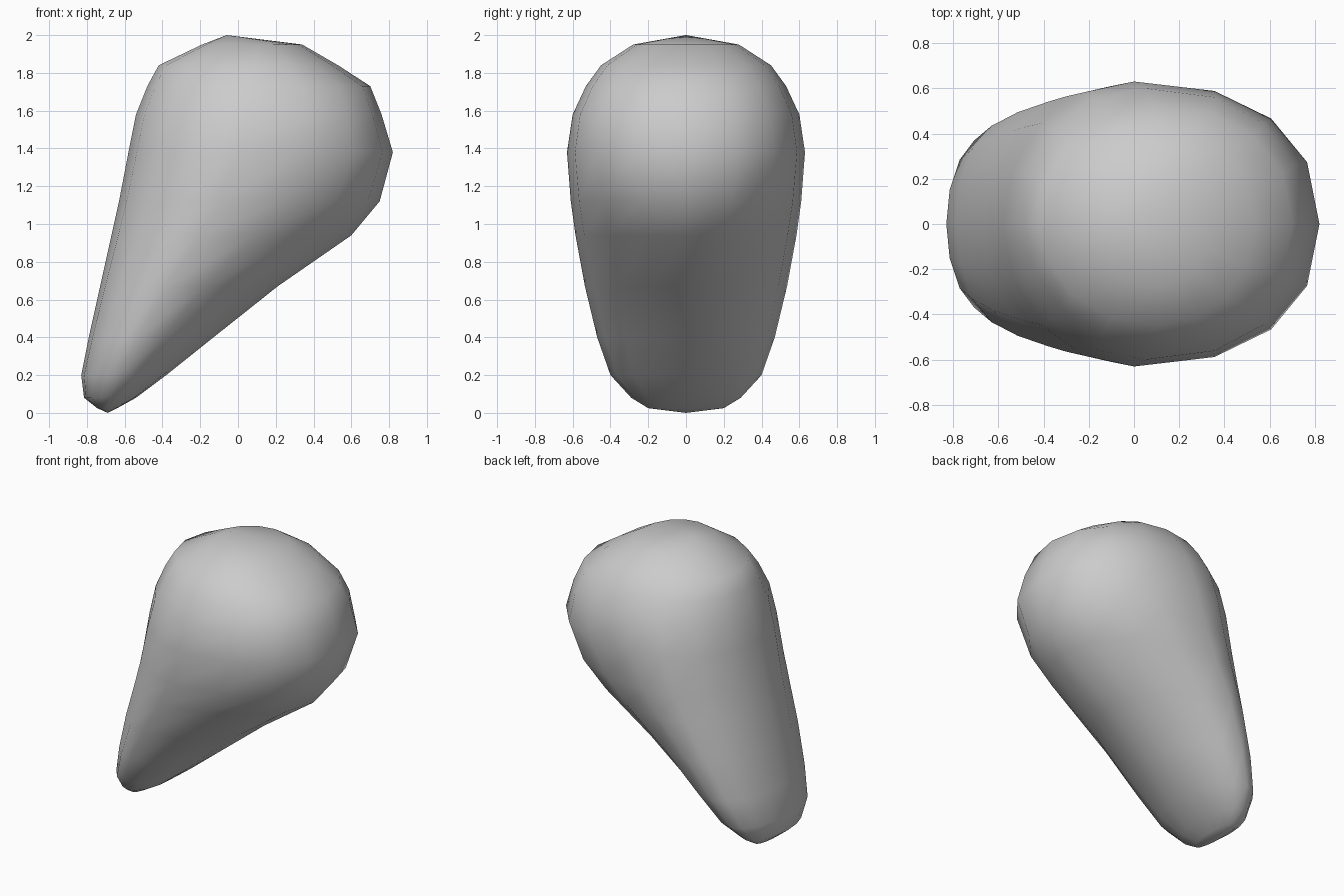
import bpy, bmesh
from math import sin, cos, pi

if "Cube" in bpy.data.objects:
    bpy.data.objects.remove(bpy.data.objects["Cube"])

# Horizontal slices: z, left x, x of widest point, right x, half width, right-side roundness
SLICES = [
    (0.025, -0.745, -0.70, -0.64, 0.20, 2.0),
    (0.08, -0.815, -0.68, -0.54, 0.29, 2.0),
    (0.20, -0.83, -0.63, -0.38, 0.40, 1.9),
    (0.40, -0.79, -0.53, -0.13, 0.47, 1.8),
    (0.67, -0.73, -0.38, 0.21, 0.535, 1.8),
    (0.94, -0.67, -0.20, 0.60, 0.585, 1.9),
    (1.12, -0.63, -0.10, 0.75, 0.61, 2.1),
    (1.38, -0.58, 0.00, 0.82, 0.63, 2.3),
    (1.58, -0.54, 0.05, 0.76, 0.60, 2.3),
    (1.73, -0.48, 0.08, 0.70, 0.53, 2.2),
    (1.84, -0.42, 0.10, 0.53, 0.45, 2.1),
    (1.95, -0.19, 0.10, 0.34, 0.28, 2.0),
]
SIDES = 16


def spow(v, p):
    return (1 if v >= 0 else -1) * abs(v) ** p


# Tapered body lofted through the slices, closed by a low tip and a crown
bm = bmesh.new()
rings = []
for z, xl, xm, xr, w, p in SLICES:
    ring = []
    for i in range(SIDES):
        a = 2 * pi * i / SIDES
        c, s = cos(a), sin(a)
        e = 2 / p if c > 0 else 1
        reach = xr - xm if c > 0 else xm - xl
        ring.append(bm.verts.new((xm + reach * spow(c, e), w * spow(s, e), z)))
    rings.append(ring)
tip = bm.verts.new((-0.69, 0, 0))
crown = bm.verts.new((-0.06, 0, 2.0))
for i in range(SIDES):
    j = (i + 1) % SIDES
    for a, b in zip(rings, rings[1:]):
        bm.faces.new((a[i], a[j], b[j], b[i]))
    bm.faces.new((tip, rings[0][j], rings[0][i]))
    bm.faces.new((crown, rings[-1][i], rings[-1][j]))
bmesh.ops.recalc_face_normals(bm, faces=bm.faces)
for f in bm.faces:
    f.smooth = True
mesh = bpy.data.meshes.new("tapered_body")
bm.to_mesh(mesh)
bm.free()
body = bpy.data.objects.new("tapered_body", mesh)
bpy.context.collection.objects.link(body)
